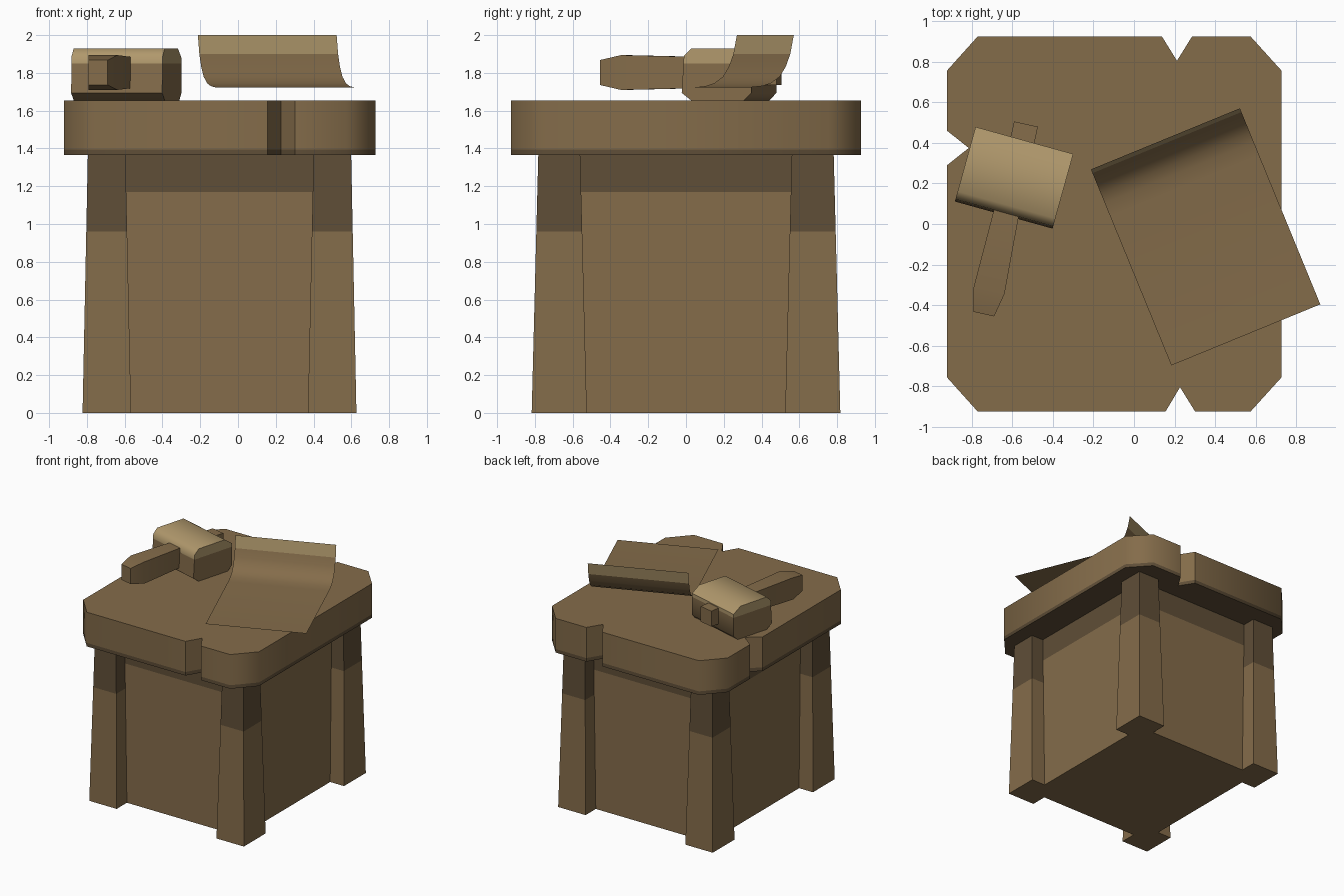
import bpy
import bmesh
from math import radians
from mathutils import Matrix

cube = bpy.data.objects.get("Cube")
if cube:
    bpy.data.objects.remove(cube)


def material(name, rgb):
    """Make a flat material from 0-255 display values."""
    lin = [((c / 255 + 0.055) / 1.055) ** 2.4 for c in rgb]
    mat = bpy.data.materials.new(name)
    mat.use_nodes = True
    mat.diffuse_color = (*lin, 1)
    bsdf = mat.node_tree.nodes["Principled BSDF"]
    bsdf.inputs["Base Color"].default_value = (*lin, 1)
    bsdf.inputs["Roughness"].default_value = 0.9
    return mat


BROWN = material("brown", (132, 108, 74))
DARK = material("dark brown", (95, 78, 55))
LIGHT = material("light tan", (176, 152, 108))
CX = -0.098  # centre of the table in x


def loft(name, rings, caps=True, split=None, below=BROWN, above=BROWN, place=None):
    """Bridge rings of points; colour the faces below and above a height."""
    bm = bmesh.new()
    loops = [[bm.verts.new(p) for p in ring] for ring in rings]
    n = len(rings[0])
    for a, b in zip(loops, loops[1:]):
        for i in range(n if caps else n - 1):
            j = (i + 1) % n
            bm.faces.new((a[i], a[j], b[j], b[i]))
    if caps:
        bm.faces.new(loops[0])
        bm.faces.new(loops[-1])
        bmesh.ops.recalc_face_normals(bm, faces=bm.faces)
    if place:
        bm.transform(place)
    if split is not None:
        geom = bm.verts[:] + bm.edges[:] + bm.faces[:]
        bmesh.ops.bisect_plane(bm, geom=geom, plane_co=(0, 0, split), plane_no=(0, 0, 1))
        for f in bm.faces:
            f.material_index = int(f.calc_center_median().z > split)
    mesh = bpy.data.meshes.new(name)
    bm.to_mesh(mesh)
    bm.free()
    mesh.materials.append(below)
    mesh.materials.append(above)
    obj = bpy.data.objects.new(name, mesh)
    bpy.context.collection.objects.link(obj)
    bpy.ops.object.select_all(action="DESELECT")
    obj.select_set(True)
    bpy.context.view_layer.objects.active = obj
    bpy.ops.object.shade_smooth_by_angle(angle=radians(50))


def rect(x0, x1, y0, y1, z):
    return [(x0, y0, z), (x1, y0, z), (x1, y1, z), (x0, y1, z)]


def placed(x, y, z, degrees):
    return Matrix.Translation((x, y, z)) @ Matrix.Rotation(radians(degrees), 4, "Z")


# Body set well back between the legs, darker under the top
TOP_Z = 1.365
body = [rect(CX - w, CX + w, -d, d, z) for w, d, z in ((0.595, 0.68, 0), (0.585, 0.667, TOP_Z))]
loft("body", body, split=1.17, above=DARK)

# Four tapered corner legs
for sx, side in ((1, "left"), (-1, "right")):
    for sy, end in ((-1, "front"), (1, "back")):
        rings = [rect(CX + sx * xi, CX + sx * xo, sy * yi, sy * yo, z)
                 for xi, xo, yi, yo, z in ((0.468, 0.725, 0.525, 0.817, 0),
                                           (0.498, 0.697, 0.56, 0.782, TOP_Z))]
        loft(f"{end}_{side}_leg", rings, split=0.96, above=DARK)

# Thick top with cut corners and three notches
outline = [(-0.922, 0.757), (-0.77, 0.926), (0.137, 0.926), (0.212, 0.805), (0.287, 0.926),
           (0.574, 0.926), (0.727, 0.757), (0.727, -0.757), (0.574, -0.926), (0.302, -0.926),
           (0.227, -0.805), (0.155, -0.926), (-0.77, -0.926), (-0.922, -0.757),
           (-0.922, 0.29), (-0.815, 0.375), (-0.922, 0.46)]
loft("table_top", [[(x, y, z) for x, y in outline] for z in (TOP_Z, 1.655)],
     split=1.395, below=DARK)

# Mallet head: chamfered block leaning slightly back
W, H, C = 0.185, 0.138, 0.04
section = [(-W + C, -H), (W - C, -H), (W, -H + C), (W, H - C - 0.01),
           (W - C - 0.03, H), (-W + C, H), (-W, H - C), (-W - 0.012, -H + C)]
loft("mallet_head", [[(x, y, z) for y, z in section] for x in (-0.25, 0.25)],
     split=1.85, above=LIGHT, place=placed(-0.59, 0.234, 1.792, -15.5))

# Mallet handle, given as position along, half width and half height
handle = [[(-w, y, -h), (w, y, -h), (w, y, h), (-w, y, h)]
          for y, w, h in ((-0.695, 0.052, 0.066), (-0.575, 0.078, 0.092),
                          (-0.18, 0.063, 0.083), (0.265, 0.06, 0.065))]
loft("mallet_handle", handle, place=placed(-0.59, 0.234, 1.802, -12.5))

# Thin sheet, flat with its back edge curling upward
curl = [(0, 2.0), (0.02, 1.9), (0.045, 1.835), (0.08, 1.78),
        (0.13, 1.745), (0.18, 1.73), (0.25, 1.723), (1.045, 1.723)]
loft("paper_sheet", [[(x, -d, z) for x in (0.397, -0.397)] for d, z in curl], caps=False,
     split=1.9, above=LIGHT, place=placed(0.155, 0.42, 0, 22.3))
